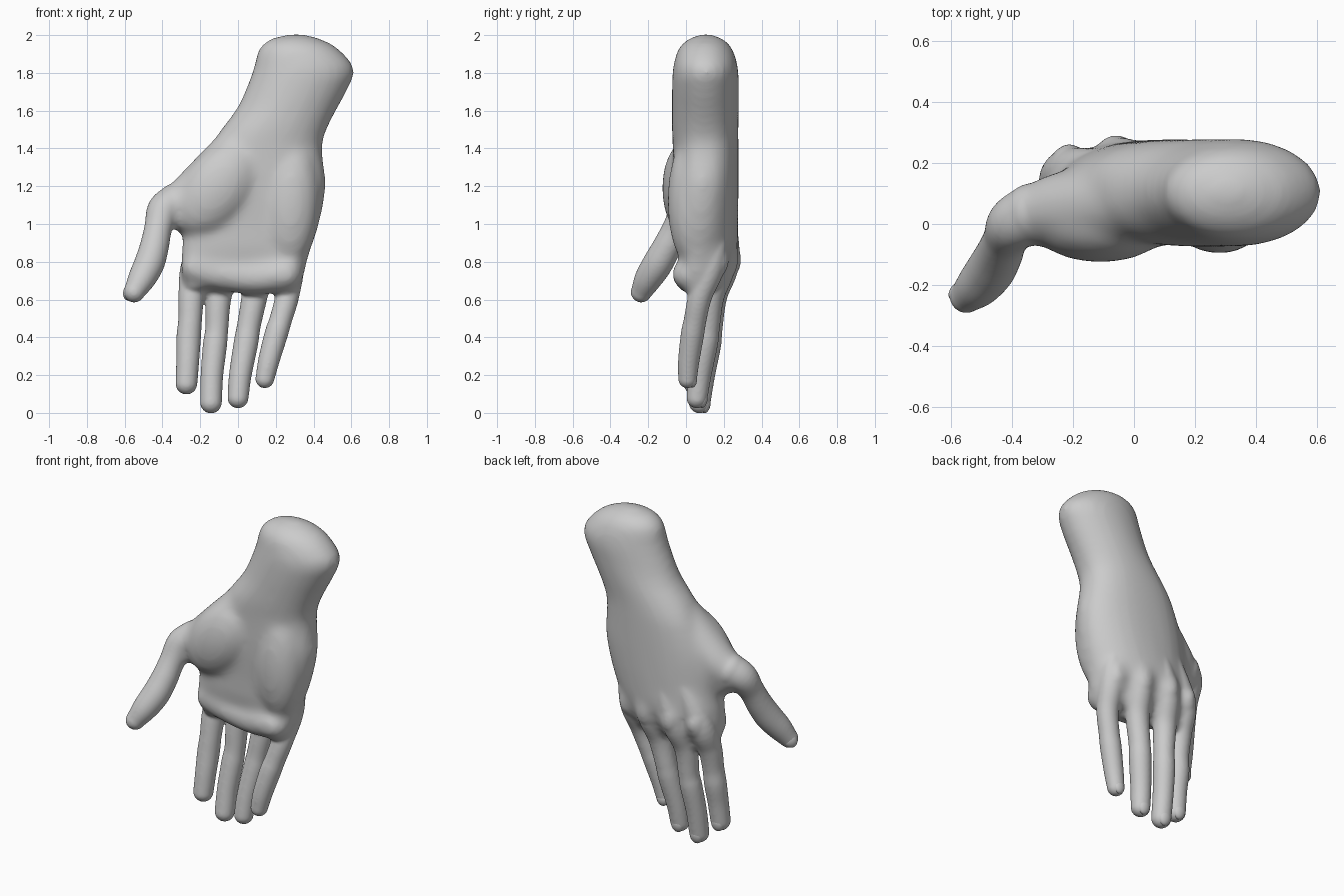
import bpy, bmesh, math
from mathutils import Vector, Matrix

cube = bpy.data.objects.get("Cube")
if cube:
    bpy.data.objects.remove(cube)

skin = bpy.data.materials.new("light grey")
skin.use_nodes = True
GREY = (0.6, 0.6, 0.6, 1)
skin.diffuse_color = GREY
skin.node_tree.nodes["Principled BSDF"].inputs["Base Color"].default_value = GREY

SIDES = 32


def spline(points, steps=6):
    """Catmull-Rom samples through tuples of any length."""
    pts = [Vector(p) for p in points]
    pts = [pts[0] * 2 - pts[1]] + pts + [pts[-1] * 2 - pts[-2]]
    out = []
    for a, b, c, d in zip(pts, pts[1:], pts[2:], pts[3:]):
        for i in range(steps):
            t = i / steps
            out.append(0.5 * (2 * b + (c - a) * t + (2 * a - 5 * b + 4 * c - d) * t ** 2
                              + (3 * b - a - 3 * c + d) * t ** 3))
    return out + [pts[-2]]


def skin_rings(bm, rings):
    """Closed skin over a list of rings of coordinates."""
    loops = [[bm.verts.new(co) for co in ring] for ring in rings]
    for low, high in zip(loops, loops[1:]):
        for i in range(SIDES):
            j = (i + 1) % SIDES
            bm.faces.new((low[i], low[j], high[j], high[i]))
    bm.faces.new(loops[0][::-1])
    bm.faces.new(loops[-1])


def ball(bm, center, size, tilt=0):
    """Ellipsoid, leaned sideways by tilt degrees."""
    m = (Matrix.Translation(center) @ Matrix.Rotation(math.radians(tilt), 4, 'Y')
         @ Matrix.Diagonal((*size, 1)))
    bmesh.ops.create_uvsphere(bm, u_segments=SIDES, v_segments=16, radius=1, matrix=m)


def limb(bm, points):
    """Round tube through (x, y, z, radius) with ball ends."""
    path = spline(points)
    rings = []
    for i, p in enumerate(path):
        along = (path[min(i + 1, len(path) - 1)] - path[max(i - 1, 0)]).xyz.normalized()
        u = along.cross(Vector((0, 1, 0))).normalized()
        v = along.cross(u)
        rings.append([p.xyz + (u * math.cos(k * math.tau / SIDES)
                               + v * math.sin(k * math.tau / SIDES)) * p[3]
                      for k in range(SIDES)])
    skin_rings(bm, rings)
    for p in (path[0], path[-1]):
        ball(bm, p.xyz, (p[3],) * 3)


def make_object(name, bm, voxel=0, rounds=0):
    """Smooth object; with a voxel size its parts are fused and softened."""
    mesh = bpy.data.meshes.new(name)
    bmesh.ops.recalc_face_normals(bm, faces=bm.faces)
    for f in bm.faces:
        f.smooth = True
    bm.to_mesh(mesh)
    bm.free()
    mesh.materials.append(skin)
    ob = bpy.data.objects.new(name, mesh)
    bpy.context.collection.objects.link(ob)
    if voxel:
        fuse = ob.modifiers.new("fuse", 'REMESH')
        fuse.mode = 'VOXEL'
        fuse.voxel_size = voxel
        fuse.use_smooth_shade = True
        soften = ob.modifiers.new("soften", 'SMOOTH')
        soften.factor = 0.5
        soften.iterations = rounds
    return ob


# Each finger runs from its bone in the back of the hand to the tip
fingers = {
    "index": [(0.06, 0.165, 1.32, 0.08), (-0.1, 0.175, 1.05, 0.07), (-0.215, 0.168, 0.8, 0.08),
              (-0.245, 0.115, 0.64, 0.07), (-0.253, 0.09, 0.5, 0.063), (-0.261, 0.08, 0.4, 0.065),
              (-0.266, 0.06, 0.28, 0.061), (-0.273, 0.045, 0.155, 0.058)],
    "middle": [(0.13, 0.17, 1.32, 0.08), (0.02, 0.195, 1.05, 0.07), (-0.06, 0.2, 0.8, 0.083),
               (-0.102, 0.15, 0.62, 0.069), (-0.112, 0.133, 0.45, 0.061), (-0.122, 0.122, 0.36, 0.064),
               (-0.138, 0.094, 0.2, 0.06), (-0.143, 0.072, 0.055, 0.058)],
    "ring": [(0.2, 0.17, 1.32, 0.08), (0.16, 0.19, 1.05, 0.07), (0.12, 0.185, 0.8, 0.082),
             (0.088, 0.135, 0.62, 0.069), (0.057, 0.117, 0.46, 0.063), (0.042, 0.105, 0.37, 0.065),
             (0.012, 0.075, 0.2, 0.06), (0.0, 0.058, 0.08, 0.056)],
    "little": [(0.28, 0.15, 1.32, 0.08), (0.28, 0.15, 1.05, 0.07), (0.275, 0.133, 0.8, 0.079),
               (0.26, 0.075, 0.62, 0.064), (0.225, 0.048, 0.49, 0.06), (0.203, 0.035, 0.42, 0.062),
               (0.164, 0.015, 0.28, 0.057), (0.142, 0.008, 0.18, 0.05)]}
thumb = [(-0.33, 0.035, 1.115, 0.1), (-0.393, 0.0, 1.07, 0.09), (-0.422, -0.05, 0.98, 0.074),
         (-0.443, -0.1, 0.88, 0.077), (-0.47, -0.15, 0.79, 0.08),
         (-0.51, -0.2, 0.71, 0.073), (-0.55, -0.237, 0.64, 0.056)]

# Forearm and palm: height, left edge, right edge, front edge, back edge
body = [
    (2.004, 0.27, 0.35, 0.08, 0.13), (1.983, 0.18, 0.43, 0.02, 0.19),
    (1.93, 0.11, 0.53, -0.04, 0.245), (1.82, 0.08, 0.618, -0.07, 0.277),
    (1.7, 0.035, 0.575, -0.075, 0.28), (1.6, -0.015, 0.52, -0.075, 0.28),
    (1.5, -0.09, 0.47, -0.075, 0.278), (1.4, -0.15, 0.445, -0.07, 0.278),
    (1.2, -0.24, 0.465, -0.065, 0.278), (1.0, -0.28, 0.43, -0.05, 0.277),
    (0.85, -0.3, 0.38, -0.04, 0.27), (0.73, -0.3, 0.35, -0.01, 0.225),
    (0.66, -0.26, 0.32, 0.02, 0.17)]
rings = []
for z, x0, x1, y0, y1 in spline(body, 4):
    ring = []
    # sections are oval in the forearm and squarer in the palm
    power = 0.85 + 0.15 * min(1, max(0, (z - 1.4) * 4))
    for k in range(SIDES):
        a = k * math.tau / SIDES
        c, s = math.cos(a), math.sin(a)
        # the hand arches: both edges sit forward of the middle below the wrist
        bow = 0.05 * c * c * min(1, max(0, (1.4 - z) * 2))
        ring.append(((x0 + x1) / 2 + (x1 - x0) / 2 * math.copysign(abs(c) ** power, c),
                     (y0 + y1) / 2 + (y1 - y0) / 2 * math.copysign(abs(s) ** power, s) - bow, z))
    rings.append(ring)
palm = bmesh.new()
skin_rings(palm, rings)

# Bones and knuckles under the back of the hand, and the root of the thumb
for path in fingers.values():
    limb(palm, path[:4])
    ball(palm, Vector(path[2][:3]) + Vector((0, 0.025, 0.01)), (0.065, 0.075, 0.1))
limb(palm, thumb[:4])

# Thumb muscle and the web beside the index finger
limb(palm, [(0.09, 0.09, 1.48, 0.13), (-0.09, 0.06, 1.295, 0.135), (-0.24, 0.045, 1.155, 0.125),
            (-0.34, 0.03, 1.095, 0.1)])
limb(palm, [(-0.12, 0.09, 1.2, 0.12), (-0.22, 0.06, 1.08, 0.11), (-0.28, 0.04, 1.04, 0.09)])
ball(palm, (-0.11, -0.005, 1.19), (0.18, 0.122, 0.28), 38)

# Heel of the hand, and the pad across the roots of the fingers
ball(palm, (0.28, 0.02, 1.12), (0.15, 0.118, 0.34), 2)
limb(palm, [(-0.225, 0.045, 0.77, 0.08), (-0.1, 0.045, 0.74, 0.09), (0.08, 0.035, 0.72, 0.092),
            (0.25, 0.015, 0.735, 0.09)])

# Soften the palm, then fuse it with the finer parts
soft = make_object("palm", palm, 0.022, 12)
flesh = bmesh.new()
soft_eval = soft.evaluated_get(bpy.context.evaluated_depsgraph_get())
flesh.from_mesh(soft_eval.to_mesh())
soft_eval.to_mesh_clear()
bpy.data.objects.remove(soft)

for path in fingers.values():
    limb(flesh, path)
limb(flesh, thumb)

# Wrist tendon
limb(flesh, [(0.33, -0.02, 1.72, 0.03), (0.27, -0.042, 1.55, 0.03), (0.23, -0.02, 1.4, 0.03)])

make_object("hand", flesh, 0.0085, 8)


# Nails: thin curved plates set into the back of each tip
def nail(name, path, back):
    tip, prev = Vector(path[-1][:3]), Vector(path[-2][:3])
    r = path[-1][3]
    along = (tip - prev).normalized()
    back = (back - along * back.dot(along)).normalized()
    side = along.cross(back)
    turn = Matrix((side, along, back)).transposed().to_4x4()
    bm = bmesh.new()
    place = (Matrix.Translation(tip + back * r * 0.55 + along * r * 0.05) @ turn
             @ Matrix.Diagonal((r * 0.7, r * 0.85, r * 0.47, 1)))
    bmesh.ops.create_uvsphere(bm, u_segments=24, v_segments=12, radius=1, matrix=place)
    make_object(name, bm)


for name, path in fingers.items():
    nail(name + "_nail", path, Vector((0, 1, 0)))
nail("thumb_nail", thumb, Vector((-0.75, 0.65, 0)))
